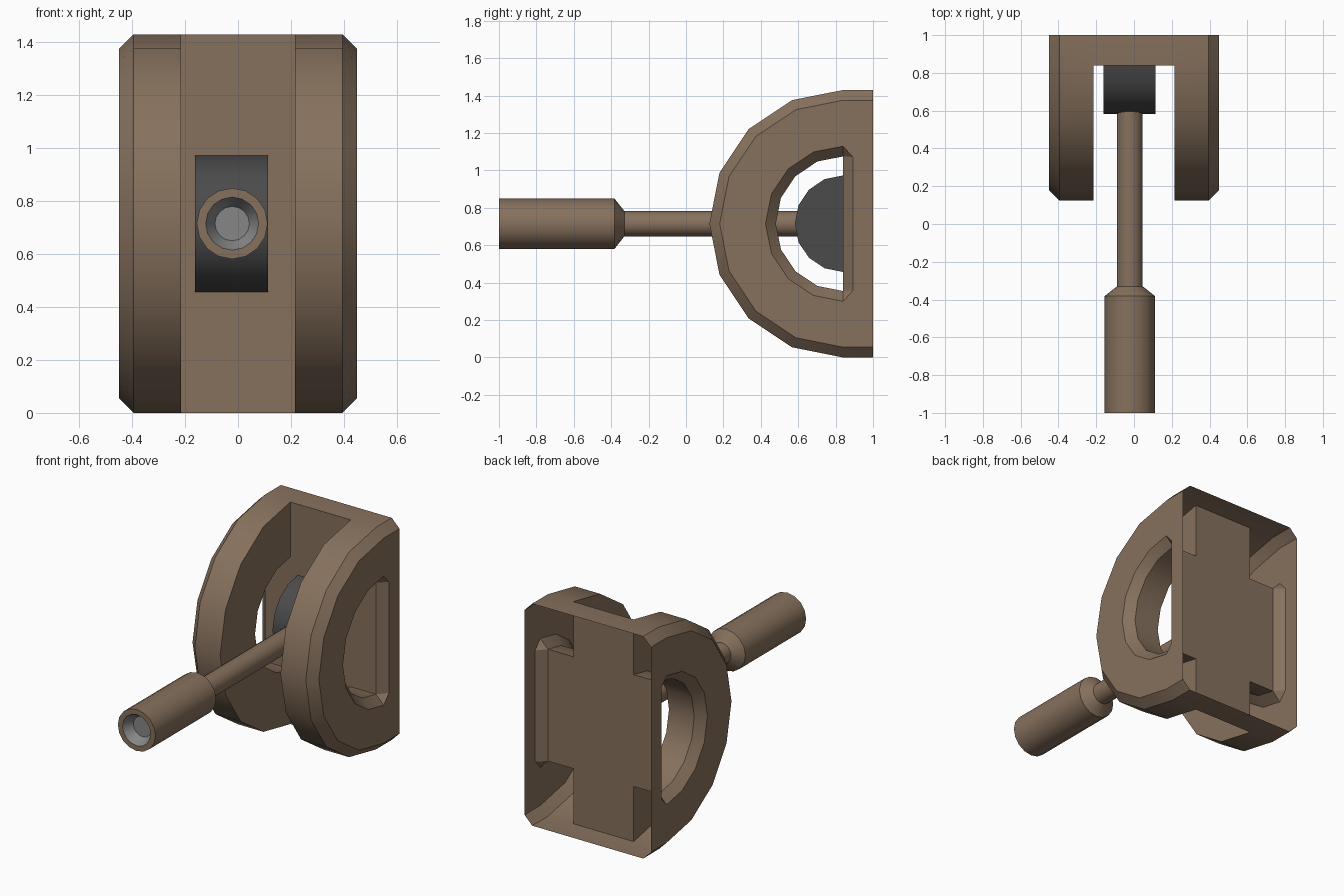
import bpy, bmesh, math

if "Cube" in bpy.data.objects:
    bpy.data.objects.remove(bpy.data.objects["Cube"])

CY, CZ = 0.84, 0.715   # centre of all the half-round arcs
RX = -0.022            # x of the rod axis


def material(name, rgb):
    m = bpy.data.materials.new(name)
    m.diffuse_color = (*rgb, 1)
    m.use_nodes = True
    m.node_tree.nodes["Principled BSDF"].inputs["Base Color"].default_value = m.diffuse_color
    return m


BROWN = material("brown", (0.24, 0.165, 0.11))
DARK = material("dark_grey", (0.07, 0.07, 0.07))
GREY = material("grey", (0.24, 0.24, 0.24))


def finish(bm, name, mat):
    bmesh.ops.remove_doubles(bm, verts=bm.verts, dist=1e-5)
    bmesh.ops.recalc_face_normals(bm, faces=bm.faces)
    me = bpy.data.meshes.new(name)
    bm.to_mesh(me)
    bm.free()
    me.materials.append(mat)
    ob = bpy.data.objects.new(name, me)
    bpy.context.collection.objects.link(ob)
    bpy.ops.object.select_all(action='DESELECT')
    ob.select_set(True)
    bpy.context.view_layer.objects.active = ob
    bpy.ops.object.shade_smooth_by_angle(angle=math.radians(30))
    return ob


def d_loop(bm, x, r, end_y, end_r):
    """Half circle of 8 segments with one extra point at each end."""
    pts = [(end_y, CZ + end_r)]
    for i in range(9):
        a = math.pi / 2 + math.pi * i / 8
        pts.append((CY + r * math.cos(a), CZ + r * math.sin(a)))
    pts.append((end_y, CZ - end_r))
    return [bm.verts.new((x, y, z)) for y, z in pts]


def bridge(bm, a, b, closed=False):
    n = len(a)
    for i in range(n if closed else n - 1):
        j = (i + 1) % n
        bm.faces.new((a[i], a[j], b[j], b[i]))


def lathe(name, profile, mat, cap=False, sides=16):
    bm = bmesh.new()
    rings = []
    for r, y in profile:
        rings.append([bm.verts.new((RX + r * math.cos(2 * math.pi * k / sides), y,
                                    CZ + r * math.sin(2 * math.pi * k / sides)))
                      for k in range(sides)])
    for a, b in zip(rings, rings[1:]):
        bridge(bm, a, b, True)
    if cap:
        bm.faces.new(rings[-1])
    return finish(bm, name, mat)


# Hollow bracket: two half-round cheeks with D holes, open at the back
bm = bmesh.new()
rims = []
for s in (-1, 1):
    rim_in = d_loop(bm, s * 0.215, 0.715, 1.0, 0.715)
    rim_out = d_loop(bm, s * 0.395, 0.715, 1.0, 0.715)
    face_edge = d_loop(bm, s * 0.45, 0.66, 1.0, 0.66)
    hole_edge = d_loop(bm, s * 0.45, 0.415, 0.892, 0.357)
    hole_out = d_loop(bm, s * 0.395, 0.36, CY, 0.36)
    hole_in = d_loop(bm, s * 0.215, 0.36, CY, 0.36)
    bridge(bm, rim_in, rim_out)
    bridge(bm, rim_out, face_edge)
    bridge(bm, face_edge, hole_edge, True)
    bridge(bm, hole_edge, hole_out, True)
    bridge(bm, hole_out[1:-1], hole_in[1:-1], True)
    bridge(bm, hole_in[1:-1], rim_in[1:-1])
    rims.append(rim_in)
# Web between the cheeks: top strip, front panel, bottom strip
l, r = rims
for i, j in ((0, 1), (1, 9), (9, 10)):
    bm.faces.new((l[i], l[j], r[j], r[i]))
finish(bm, "bracket", BROWN)

# Half-round pivot drum
bm = bmesh.new()
ends = [d_loop(bm, x, 0.258, CY, 0.258)[1:-1] for x in (-0.162, 0.113)]
bridge(bm, *ends)
for e in ends:
    bm.faces.new(e)
finish(bm, "pivot_drum", DARK)

# Rod, grip and the recessed socket in the grip's end
lathe("rod", [(0.068, 0.6), (0.068, -0.335)], BROWN)
lathe("grip", [(0.068, -0.33), (0.134, -0.382), (0.134, -1.0), (0.1, -1.0)], BROWN)
lathe("grip_socket", [(0.1, -1.0), (0.065, -0.94)], GREY, cap=True)
